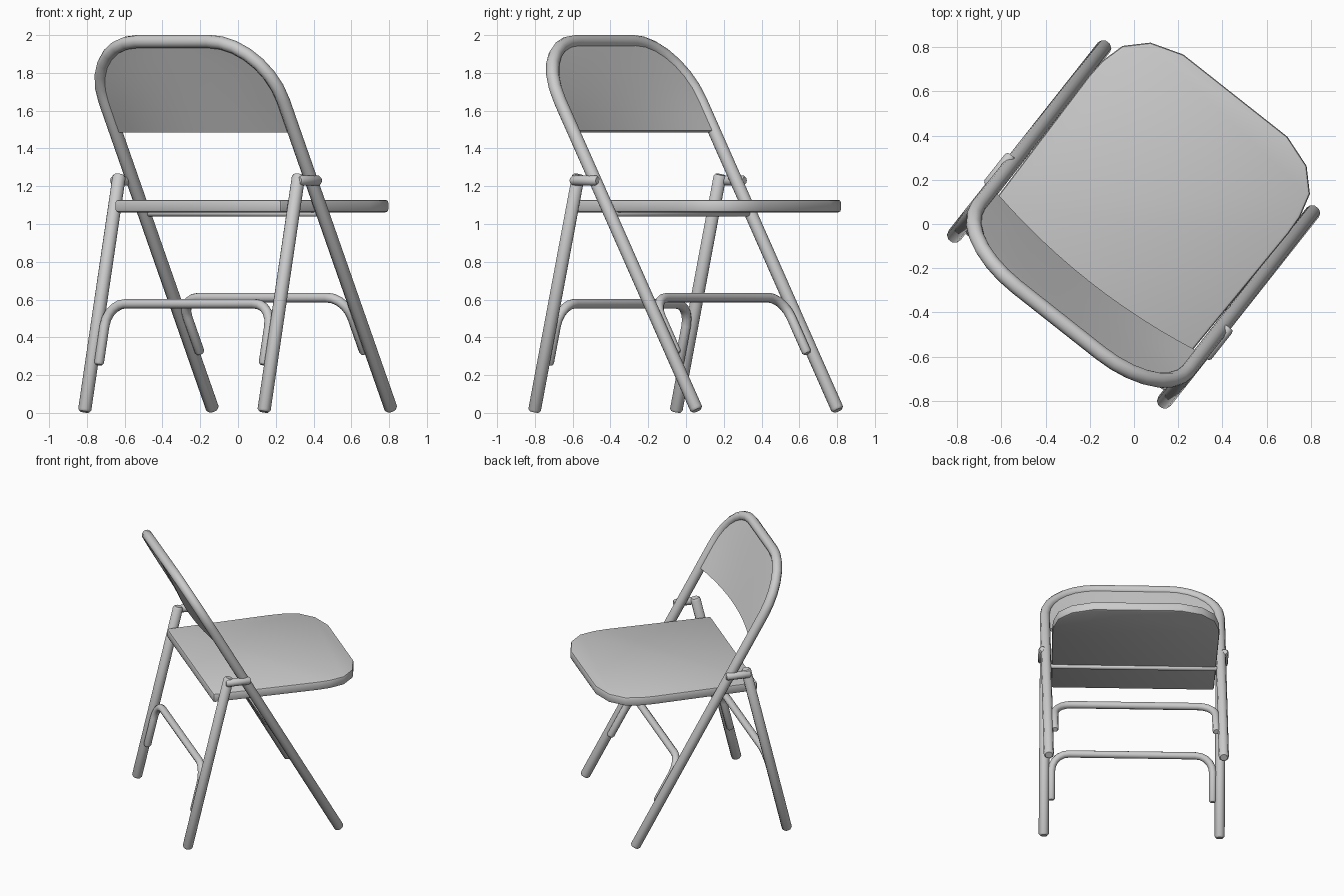
import bpy, bmesh, math
from mathutils import Matrix, Vector

if "Cube" in bpy.data.objects:
    bpy.data.objects.remove(bpy.data.objects["Cube"])

TURN = Matrix.Rotation(math.radians(-38.3), 4, 'Z')   # whole chair is turned about z
R = 0.035                                             # main tube radius
HALF = 0.602                                          # half spacing of the legs
LEAN = 0.871                                          # cosine of the long frame's lean


def front_v(z):      # depth of the long (front leg + back) frame at height z
    return 0.54 - 0.564 * (z - 0.03)


def rear_v(z):       # depth of the rear leg at height z
    return -0.54 + 0.238 * (z - 0.03)


def finish(ob, angle=40):
    bpy.ops.object.select_all(action='DESELECT')
    ob.select_set(True)
    bpy.context.view_layer.objects.active = ob
    if ob.type == 'CURVE' or ob.modifiers:
        bpy.ops.object.convert(target='MESH')
    ob = bpy.context.view_layer.objects.active
    ob.data.transform(TURN)
    bpy.ops.object.shade_smooth_by_angle(angle=math.radians(angle))
    return ob


def tube(name, pts, r, cap=0.012):
    """Sweep a round tube along pts with slightly rounded ends."""
    pts = [Vector(p) for p in pts]
    a = pts[0] + (pts[1] - pts[0]).normalized() * cap
    b = pts[-1] + (pts[-2] - pts[-1]).normalized() * cap
    path = [(pts[0], 0.72), (a, 1)] + [(p, 1) for p in pts[1:-1]] + [(b, 1), (pts[-1], 0.72)]
    cu = bpy.data.curves.new(name, 'CURVE')
    cu.dimensions = '3D'
    cu.bevel_depth = r
    cu.bevel_resolution = 3
    cu.use_fill_caps = True
    sp = cu.splines.new('POLY')
    sp.points.add(len(path) - 1)
    for sp_pt, (p, rad) in zip(sp.points, path):
        sp_pt.co = (*p, 1)
        sp_pt.radius = rad
    ob = bpy.data.objects.new(name, cu)
    bpy.context.collection.objects.link(ob)
    return finish(ob, 50)


def mesh_object(name, bm):
    bmesh.ops.recalc_face_normals(bm, faces=bm.faces)
    me = bpy.data.meshes.new(name)
    bm.to_mesh(me)
    bm.free()
    ob = bpy.data.objects.new(name, me)
    bpy.context.collection.objects.link(ob)
    return ob


def arch(depth, z_end, z_top, half, bend, n):
    """Upside-down U path following the leaning plane given by depth(z)."""
    slope = 1 / math.hypot(1, depth(1) - depth(0))
    z0 = z_top - bend * slope
    side = [(half, z_end)]
    for i in range(n + 1):
        a = math.pi / 2 * i / n
        side.append((half - bend + bend * math.cos(a), z0 + bend * slope * math.sin(a)))
    full = side + [(-u, z) for u, z in reversed(side)]
    return [(u, depth(z), z) for u, z in full]


# Long frame: front legs running up into the arched back
tube("front_leg_back_frame", arch(front_v, 0.014, 1.966, HALF, 0.36, 7), R)

# Rear legs and the short links that tie them to the long frame
for s, side in ((1, "right"), (-1, "left")):
    tube("rear_leg_" + side, [(s * 0.605, rear_v(z), z) for z in (0.006, 1.262)], R)
    tube("link_" + side, [(s * 0.627, -0.275, 1.23), (s * 0.627, -0.10, 1.23)], 0.027)

# Bent braces between each pair of legs
tube("front_brace", arch(front_v, 0.315, 0.61, 0.555, 0.12, 5), 0.026)
tube("rear_brace", arch(rear_v, 0.255, 0.578, 0.555, 0.12, 5), 0.026)

# Pivot rod under the seat
tube("pivot_rod", [(-0.6, -0.035, 1.055), (0.6, -0.035, 1.055)], 0.016, 0.004)

# Seat: flat slab with rounded front corners
half = [(0.56, -0.345), (0.575, 0.40), (0.57, 0.49), (0.54, 0.60), (0.45, 0.69), (0.30, 0.74)]
outline = half + [(-u, v) for u, v in reversed(half)]
bm = bmesh.new()
face = bm.faces.new([bm.verts.new((u, v, 1.062)) for u, v in outline])
ext = bmesh.ops.extrude_face_region(bm, geom=[face])
bmesh.ops.translate(bm, vec=(0, 0, 0.066),
                    verts=[g for g in ext["geom"] if isinstance(g, bmesh.types.BMVert)])
seat = mesh_object("seat", bm)
bev = seat.modifiers.new("bevel", 'BEVEL')
bev.width = 0.014
bev.segments = 2
bev.limit_method = 'ANGLE'
bev.angle_limit = math.radians(60)
finish(seat)

# Back panel: bowed sheet filling the arch
bend = 0.338
z0 = 1.966 - 0.36 * LEAN
rows = [(0.578, z) for z in (1.49, 1.57)]
for i in range(9):
    a = math.pi / 2 * i / 8
    rows.append((0.24 + bend * math.cos(a), z0 + bend * LEAN * math.sin(a)))
bm = bmesh.new()
grid = []
COLS = 12
for w, z in rows:
    bow = 0.055 * min(1, (1.95 - z) / 0.46)
    grid.append([])
    for c in range(COLS + 1):
        t = 2 * c / COLS - 1
        grid[-1].append(bm.verts.new((w * t, front_v(z) - bow * (1 - t * t), z)))
for lo, hi in zip(grid, grid[1:]):
    for c in range(COLS):
        bm.faces.new((lo[c], lo[c + 1], hi[c + 1], hi[c]))
panel = mesh_object("back_panel", bm)
sol = panel.modifiers.new("thickness", 'SOLIDIFY')
sol.thickness = 0.022
sol.offset = 0
finish(panel)
